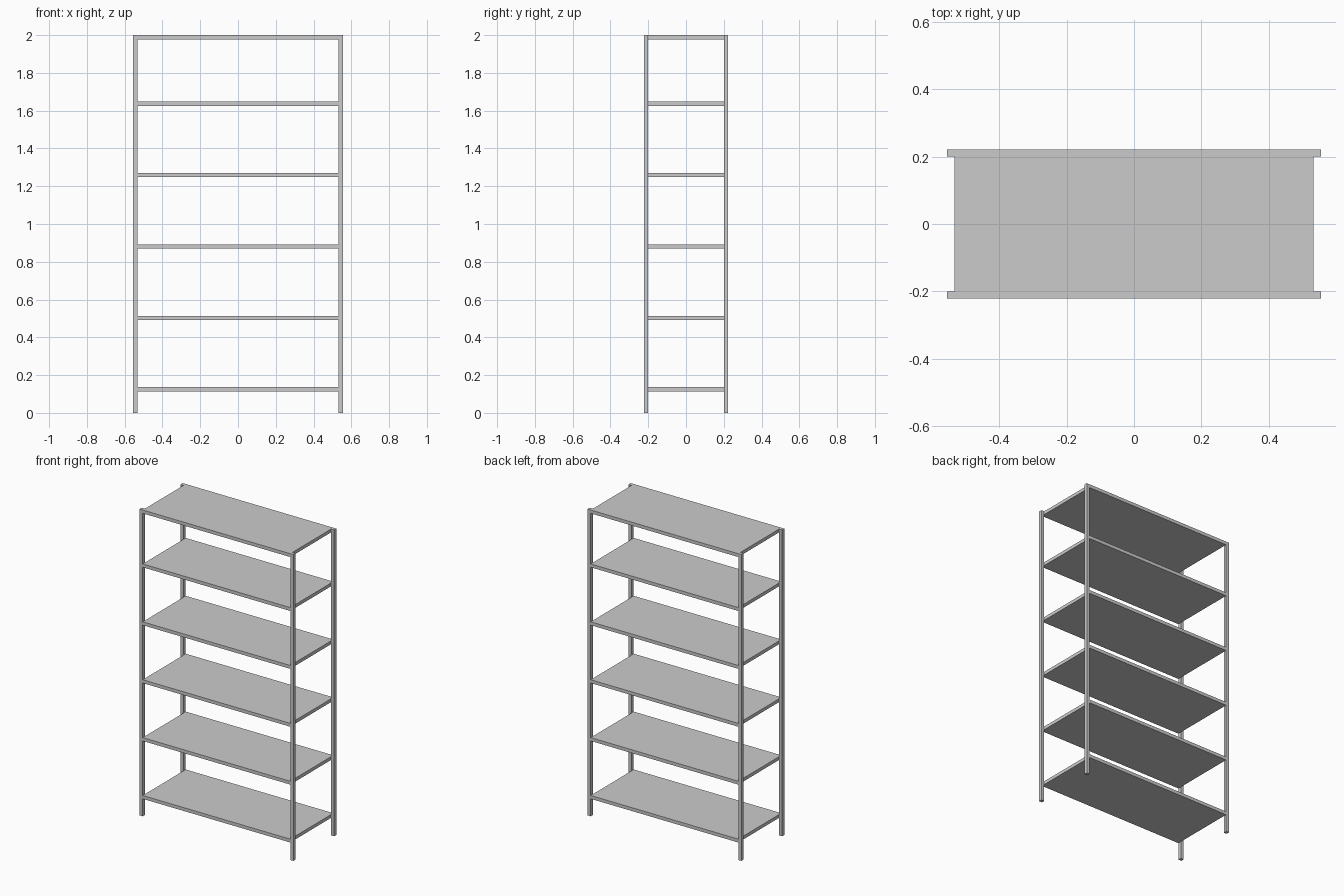
import bpy

if "Cube" in bpy.data.objects:
    bpy.data.objects.remove(bpy.data.objects["Cube"])

HALF_W, HALF_D, HEIGHT = 0.555, 0.222, 2.0
POST = 0.022    # square post width
THICK = 0.022   # shelf thickness


def box(name, center, size):
    bpy.ops.mesh.primitive_cube_add(size=1, location=center)
    obj = bpy.context.object
    obj.name = obj.data.name = name
    obj.scale = size
    bpy.ops.object.transform_apply(location=False, rotation=False, scale=True)
    return obj


# Four square corner posts
for side_x, x in (("left", -1), ("right", 1)):
    for side_y, y in (("front", -1), ("back", 1)):
        box(f"{side_y}_{side_x}_post",
            (x * (HALF_W - POST / 2), y * (HALF_D - POST / 2), HEIGHT / 2),
            (POST, POST, HEIGHT))

# Five evenly spaced shelves plus a top shelf flush with the posts
levels = [0.125 + 0.378 * i for i in range(5)] + [HEIGHT - THICK / 2]
for i, z in enumerate(levels, 1):
    box(f"shelf_{i}", (0, 0, z), (2 * (HALF_W - POST), 2 * HALF_D, THICK))
